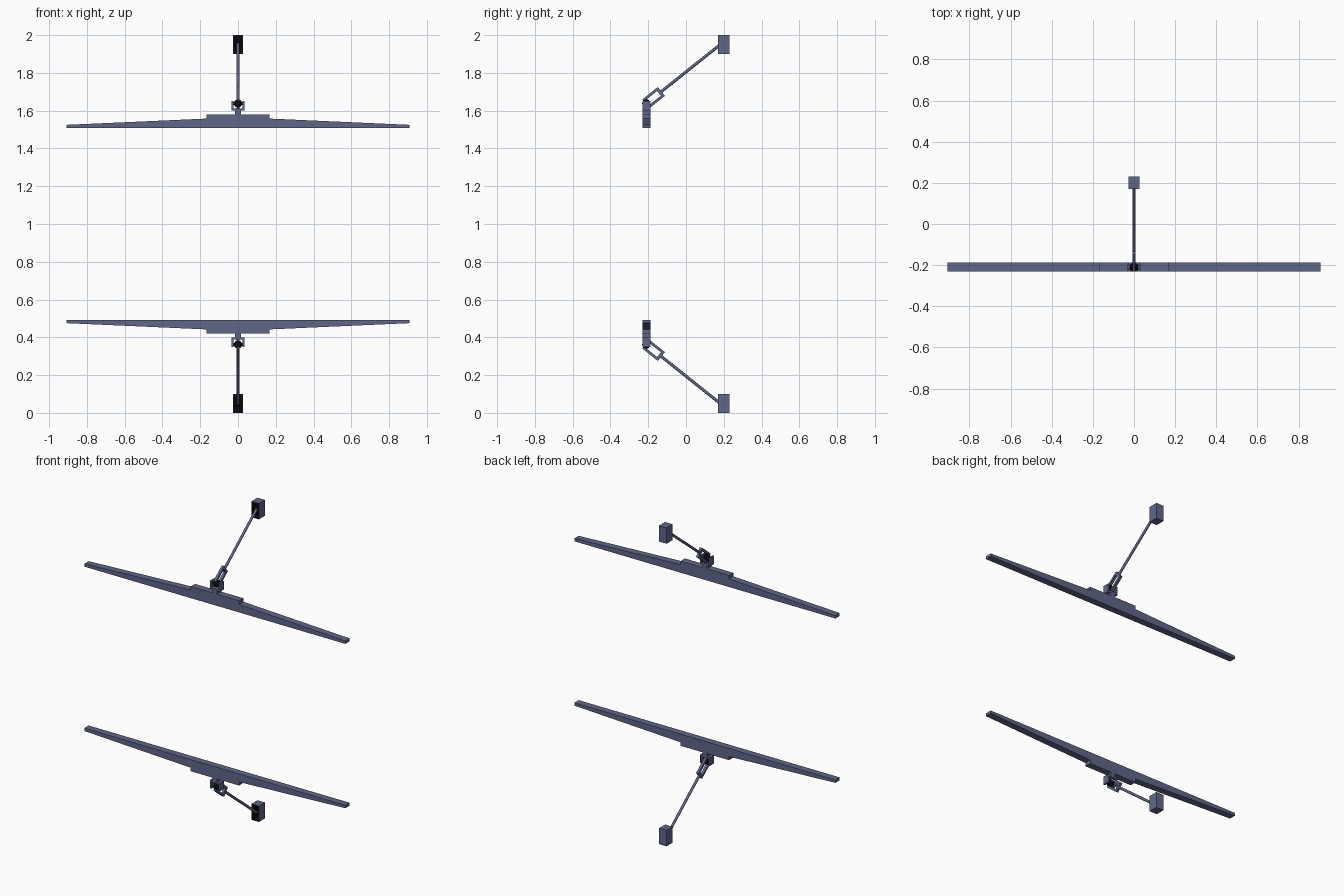
import bpy, bmesh
from math import atan2
from mathutils import Vector, Matrix

if "Cube" in bpy.data.objects:
    bpy.data.objects.remove(bpy.data.objects["Cube"])

PIVOT = Vector((0, -0.21, 1.638))
END = Vector((0, 0.19, 1.957))
D = (END - PIVOT).normalized()                 # direction of the arm
N = Vector((0, -D.z, D.y))                     # across the arm, upwards
TILT = Matrix.Rotation(atan2(D.z, D.y), 4, 'X')


def material(name, rgb):
    m = bpy.data.materials.new(name)
    m.diffuse_color = (*rgb, 1)
    m.use_nodes = True
    m.node_tree.nodes["Principled BSDF"].inputs["Base Color"].default_value = m.diffuse_color
    return m


BLUE = material("slate_blue", (0.115, 0.135, 0.25))
BLACK = material("black", (0.003, 0.003, 0.004))


def finish(name, bm, flip, mats=(BLUE,), smooth=False):
    # the lower half is the upper half reflected about z = 1
    if flip:
        for v in bm.verts:
            v.co.z = 2 - v.co.z
    bmesh.ops.recalc_face_normals(bm, faces=bm.faces)
    me = bpy.data.meshes.new(name)
    bm.to_mesh(me)
    bm.free()
    for m in mats:
        me.materials.append(m)
    if smooth:
        for p in me.polygons:
            p.use_smooth = len(p.vertices) <= 4
    ob = bpy.data.objects.new(name, me)
    bpy.context.collection.objects.link(ob)
    return ob


def add_box(bm, c, size, rot=Matrix()):
    m = Matrix.Translation(c) @ rot @ Matrix.Diagonal((*size, 1))
    bmesh.ops.create_cube(bm, size=1, matrix=m)


def add_rod(bm, a, b, r, n=16):
    q = (b - a).to_track_quat('Z', 'Y').to_matrix().to_4x4()
    bmesh.ops.create_cone(bm, cap_ends=True, segments=n, radius1=r, radius2=r,
                          depth=(b - a).length,
                          matrix=Matrix.Translation((a + b) / 2) @ q)


def add_profile(bm, pts, y0, y1):
    f = bm.faces.new([bm.verts.new((x, y0, z)) for x, z in pts])
    r = bmesh.ops.extrude_face_region(bm, geom=[f])
    vs = [g for g in r['geom'] if isinstance(g, bmesh.types.BMVert)]
    bmesh.ops.translate(bm, verts=vs, vec=(0, y1 - y0, 0))


def wiper(side, flip):
    # tapered blade with raised middle
    half = [(0.907, 1.507), (0.907, 1.525), (0.168, 1.558), (0.168, 1.58)]
    bm = bmesh.new()
    add_profile(bm, half + [(-x, z) for x, z in reversed(half)], -0.23, -0.187)
    finish(side + "_blade", bm, flip)

    # neck and U-shaped bracket on the blade
    bm = bmesh.new()
    add_box(bm, (0, -0.2085, 1.59), (0.03, 0.043, 0.024))
    u = [(-0.035, 1.60), (0.035, 1.60), (0.035, 1.652), (0.025, 1.652),
         (0.025, 1.611), (-0.025, 1.611), (-0.025, 1.652), (-0.035, 1.652)]
    add_profile(bm, u, -0.23, -0.187)
    finish(side + "_blade_bracket", bm, flip)

    # black ball joint between the bracket sides
    bm = bmesh.new()
    bmesh.ops.create_uvsphere(bm, u_segments=20, v_segments=12, radius=0.022,
                              matrix=Matrix.Translation(PIVOT))
    finish(side + "_ball_joint", bm, flip, (BLACK,), True)

    # cross pin through the bracket
    bm = bmesh.new()
    add_rod(bm, PIVOT - Vector((0.034, 0, 0)), PIVOT + Vector((0.034, 0, 0)), 0.008)
    finish(side + "_cross_pin", bm, flip, smooth=True)

    # fork at the end of the arm
    bm = bmesh.new()
    for s in (-1, 1):
        add_box(bm, PIVOT + D * 0.048 + N * s * 0.023, (0.016, 0.104, 0.014), TILT)
    add_box(bm, PIVOT + D * 0.094, (0.016, 0.016, 0.059), TILT)
    finish(side + "_fork", bm, flip)

    # round arm
    bm = bmesh.new()
    add_rod(bm, PIVOT + D * 0.098, END, 0.008)
    finish(side + "_arm", bm, flip, smooth=True)

    # mounting box, open at the front with a black inside
    bm = bmesh.new()
    add_box(bm, (0, 0.2, 1.95), (0.052, 0.06, 0.10))
    bm.normal_update()
    front = min(bm.faces, key=lambda f: f.calc_center_median().y)
    bmesh.ops.inset_region(bm, faces=[front], thickness=0.003)
    r = bmesh.ops.extrude_discrete_faces(bm, faces=[front])
    bottom = r['faces'][0]
    bmesh.ops.translate(bm, verts=bottom.verts, vec=(0, 0.05, 0))
    bottom.material_index = 1
    for e in bottom.edges:
        for f in e.link_faces:
            f.material_index = 1
    finish(side + "_mount_box", bm, flip, (BLUE, BLACK))

    # pin holding the arm in the box
    bm = bmesh.new()
    add_rod(bm, END - Vector((0.022, 0, 0)), END + Vector((0.022, 0, 0)), 0.011)
    finish(side + "_mount_pin", bm, flip, (BLACK,), True)


wiper("upper", False)
wiper("lower", True)
